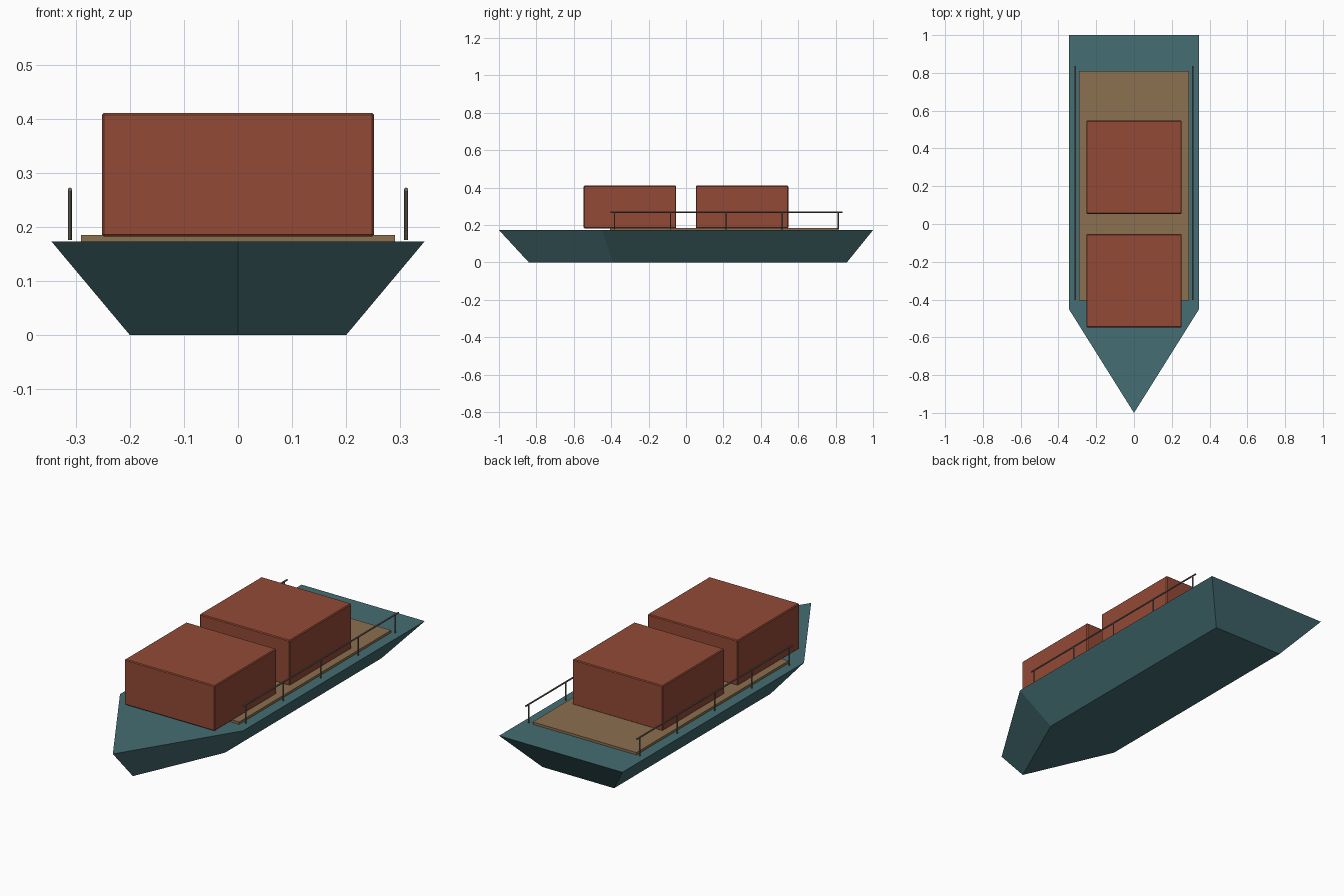
import bpy, bmesh, math

if "Cube" in bpy.data.objects:
    bpy.data.objects.remove(bpy.data.objects["Cube"])

def material(name, rgb):
    m = bpy.data.materials.new(name)
    m.diffuse_color = (*rgb, 1)
    m.use_nodes = True
    m.node_tree.nodes["Principled BSDF"].inputs["Base Color"].default_value = m.diffuse_color
    return m

HULL = material("hull_teal", (0.06, 0.155, 0.17))
WOOD = material("deck_wood", (0.26, 0.16, 0.08))
RUST = material("cargo_rust", (0.29, 0.068, 0.036))
METAL = material("rail_metal", (0.17, 0.15, 0.125))

def box(name, x, y, z, mat, bevel=0):
    """Box from (min, max) ranges on each axis."""
    bpy.ops.mesh.primitive_cube_add(size=1, location=[sum(r) / 2 for r in (x, y, z)])
    ob = bpy.context.object
    ob.name = name
    ob.scale = [r[1] - r[0] for r in (x, y, z)]
    bpy.ops.object.transform_apply(location=False, rotation=False, scale=True)
    ob.data.materials.append(mat)
    if bevel:
        mod = ob.modifiers.new("bevel", "BEVEL")
        mod.width, mod.segments = bevel, 1
    return ob

def rod(name, location, radius, length, rotation=(0, 0, 0)):
    bpy.ops.mesh.primitive_cylinder_add(vertices=8, radius=radius, depth=length,
                                        location=location, rotation=rotation)
    ob = bpy.context.object
    ob.name = name
    ob.data.materials.append(METAL)

# Hull: two pointed outlines, flaring from keel to gunwale
def outline(half, bow, shoulder, stern):
    return [(0, bow), (half, shoulder), (half, stern), (-half, stern), (-half, shoulder)]

bm = bmesh.new()
low = [bm.verts.new((x, y, 0)) for x, y in outline(0.2, -0.84, -0.39, 0.86)]
top = [bm.verts.new((x, y, 0.173)) for x, y in outline(0.345, -1, -0.45, 1)]
bm.faces.new(low[::-1])
bm.faces.new(top)
for i in range(5):
    j = (i + 1) % 5
    bm.faces.new((low[i], low[j], top[j], top[i]))
mesh = bpy.data.meshes.new("hull")
bm.to_mesh(mesh)
bm.free()
mesh.materials.append(HULL)
bpy.context.collection.objects.link(bpy.data.objects.new("hull", mesh))

# Deck planking
box("deck", (-0.29, 0.29), (-0.405, 0.81), (0.165, 0.185), WOOD)

# Cargo boxes
for name, y in (("front", -0.3), ("rear", 0.3)):
    box(f"cargo_{name}", (-0.252, 0.252), (y - 0.247, y + 0.247), (0.182, 0.411), RUST, 0.004)

# Side railings
for side, sx in (("left", -1), ("right", 1)):
    x = sx * 0.311
    rod(f"rail_{side}", (x, 0.217, 0.269), 0.004, 1.24, (math.pi / 2, 0, 0))
    for i in range(5):
        rod(f"rail_post_{side}_{i + 1}", (x, -0.382 + 0.299 * i, 0.2225), 0.0035, 0.093)
